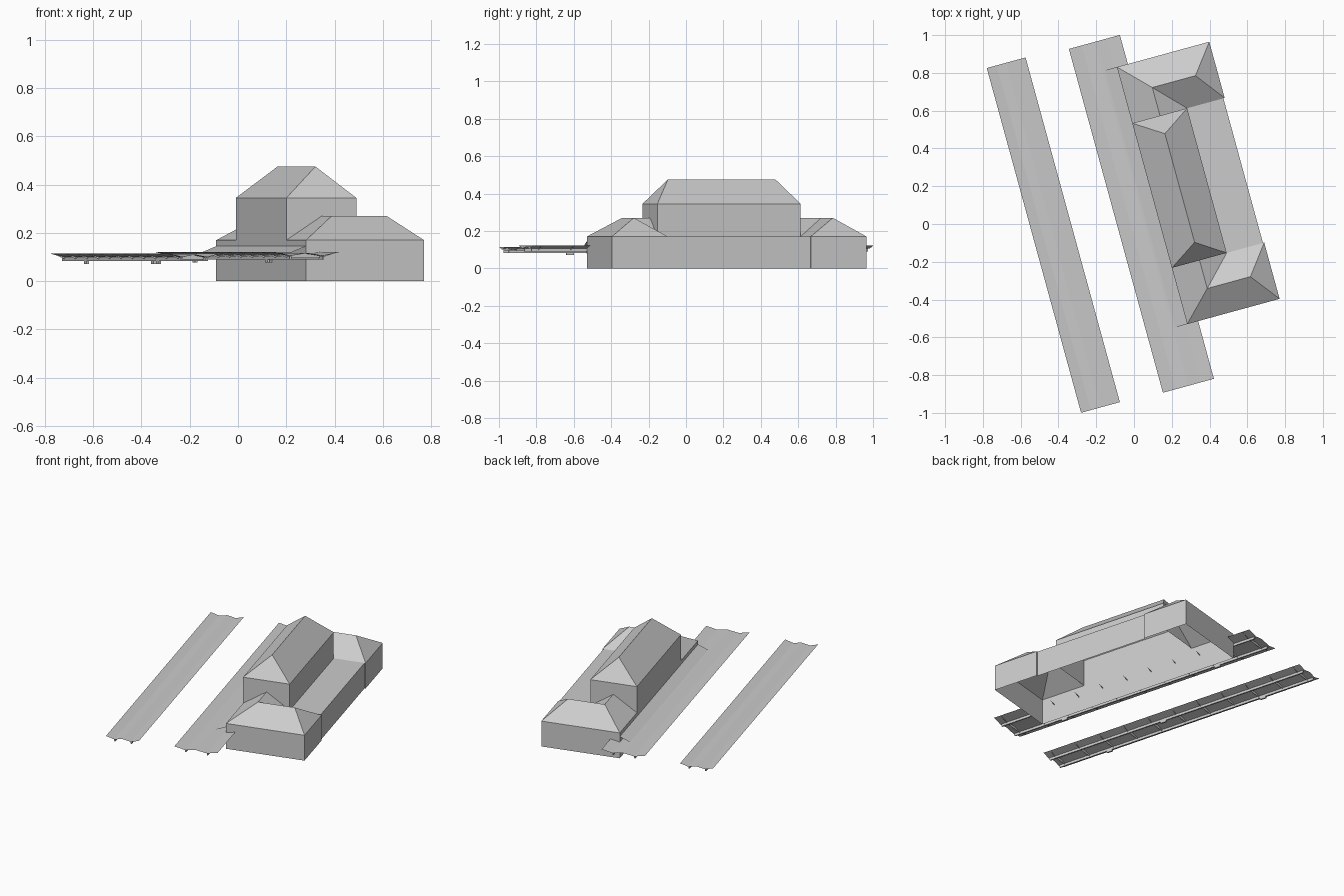
import bpy, bmesh, math
from mathutils import Matrix

cube = bpy.data.objects.get("Cube")
if cube:
    bpy.data.objects.remove(cube)

grey = bpy.data.materials.new("plain_grey")
grey.use_nodes = True
COLOR = (0.6, 0.6, 0.6, 1)
grey.diffuse_color = COLOR
grey.node_tree.nodes["Principled BSDF"].inputs["Base Color"].default_value = COLOR

# The whole site is turned a little; parts are laid out in a straight local frame
SITE = Matrix.Rotation(math.radians(15.3), 4, "Z") @ Matrix.Translation((0, 0.12, 0))


def build(name, faces):
    """Make one object from a list of polygons, welding shared corners."""
    bm = bmesh.new()
    for pts in faces:
        bm.faces.new([bm.verts.new(p) for p in pts])
    bmesh.ops.remove_doubles(bm, verts=bm.verts, dist=0.0005)
    bmesh.ops.recalc_face_normals(bm, faces=bm.faces)
    mesh = bpy.data.meshes.new(name)
    bm.to_mesh(mesh)
    bm.free()
    mesh.materials.append(grey)
    ob = bpy.data.objects.new(name, mesh)
    ob.matrix_world = SITE
    bpy.context.collection.objects.link(ob)
    return ob


def wall(p, q, low, high):
    return [(*p, low), (*q, low), (*q, high), (*p, high)]


def sweep(profile, y0, y1):
    """Strips running along y through an (x, z) profile."""
    return [[(a, y0, c), (b, y0, d), (b, y1, d), (a, y1, c)]
            for (a, c), (b, d) in zip(profile, profile[1:])]


def box(x0, x1, y0, y1, z0, z1):
    ring = [(x0, z0), (x1, z0), (x1, z1), (x0, z1)]
    return sweep(ring + ring[:1], y0, y1) + [[(x, y, z) for x, z in ring] for y in (y0, y1)]


WEST, RIDGE, MID, EAST, RIDGE_END = 0.132, 0.284, 0.433, 0.639, 0.521
WING = 0.632
HALL, PEAK, END = 0.397, 0.5515, 0.7055
EAVE, TOP = 0.17, 0.27

# Low end pavilions: walls and hipped roofs with a valley towards the hall
for side, name in ((-1, "front"), (1, "back")):
    h, p, e = side * HALL, side * PEAK, side * END
    build(name + "_pavilion_walls", [
        wall((WEST, h), (WEST, e), 0, EAVE),
        wall((WEST, e), (EAST, e), 0, EAVE),
        wall((EAST, e), (EAST, h), 0, EAVE),
        wall((EAST, h), (WING, h), 0, EAVE)])
    r0, r1 = (RIDGE, p, TOP), (RIDGE_END, p, TOP)
    r2, valley = (RIDGE, h, TOP), (MID, h, EAVE)
    outer_w, outer_e = (WEST, e, EAVE), (EAST, e, EAVE)
    inner_w, inner_e = (WEST, h, EAVE), (EAST, h, EAVE)
    build(name + "_pavilion_roof", [
        [outer_w, inner_w, r2, r0], [r2, r0, valley],
        [r0, r1, inner_e, valley], [outer_w, r0, r1, outer_e],
        [outer_e, r1, inner_e]])

# Tall central hall
HALL_EAVE, HALL_TOP, HALL_PEAK = 0.345, 0.475, 0.298
build("hall_walls", [
    wall((WEST, -HALL), (WEST, HALL), 0, HALL_EAVE),
    wall((MID, -HALL), (MID, HALL), EAVE, HALL_EAVE),
    wall((WEST, -HALL), (MID, -HALL), EAVE, HALL_EAVE),
    wall((WEST, HALL), (MID, HALL), EAVE, HALL_EAVE)])
c = [(x, y, HALL_EAVE) for x, y in
     ((WEST, -HALL), (MID, -HALL), (MID, HALL), (WEST, HALL))]
t = [(RIDGE, -HALL_PEAK, HALL_TOP), (RIDGE, HALL_PEAK, HALL_TOP)]
build("hall_roof", [[c[0], c[1], t[0]], [c[1], c[2], t[1], t[0]],
                    [c[2], c[3], t[1]], [c[3], c[0], t[0], t[1]]])

# Flat-roofed side wing
build("side_wing", [wall((WING, -HALL), (WING, HALL), 0, EAVE),
                    [(MID, -HALL, EAVE), (WING, -HALL, EAVE),
                     (WING, HALL, EAVE), (MID, HALL, EAVE)]])

# Platform canopies: shallow double-valley sheets on beams and ribs
SHAPE = ((0, 0.115), (0.25, 0.1), (0.5, 0.111), (0.75, 0.1), (1, 0.115))


def canopy(name, x0, x1, y0, y1, lift, cut=None):
    width = x1 - x0
    prof = [(x0 + f * width, z + lift) for f, z in SHAPE]
    if cut is None:
        sheets = sweep(prof, y0, y1)
    else:
        (xa, za), (xb, zb) = prof[-2:]
        z = za + (zb - za) * (cut - xa) / (xb - xa)
        sheets = (sweep(prof, y0, -END) + sweep(prof, END, y1)
                  + sweep(prof[:-1] + [(cut, z)], -END, END))
    build(name + "_sheet", sheets)
    beams = []
    for f in (0.25, 0.75):
        x = x0 + f * width
        beams += box(x - 0.004, x + 0.004, y0 + 0.01, y1 - 0.01, 0.083 + lift, 0.099 + lift)
    build(name + "_beams", beams)
    ribs, count = [], 11
    for i in range(count):
        y = y0 + 0.05 + (y1 - y0 - 0.1) * i / (count - 1)
        low = [(x0 + f * width, y, 0.09 + lift) for f in (0.75, 0.25)]
        ribs.append([(x, y, z - 0.001) for x, z in prof] + low)
    build(name + "_ribs", ribs)
    # Small lamps hanging under the beams
    lamps = []
    for f, k in ((0.25, 0.2), (0.75, 0.45), (0.25, 0.8)):
        x, y = x0 + f * width, y0 + k * (y1 - y0)
        lamps += box(x - 0.005, x + 0.005, y - 0.02, y + 0.02, 0.072 + lift, 0.084 + lift)
    build(name + "_lamps", lamps)


canopy("island_canopy", -0.534, -0.321, -1.01, 0.882, 0)
canopy("station_canopy", -0.088, 0.192, -1.022, 0.865, 0.006, WEST)

# Narrow lean-to joining the canopy to the station wall
build("lean_to_roof", sweep([(0.066, 0.118), (WEST, 0.145)], -END, END))
